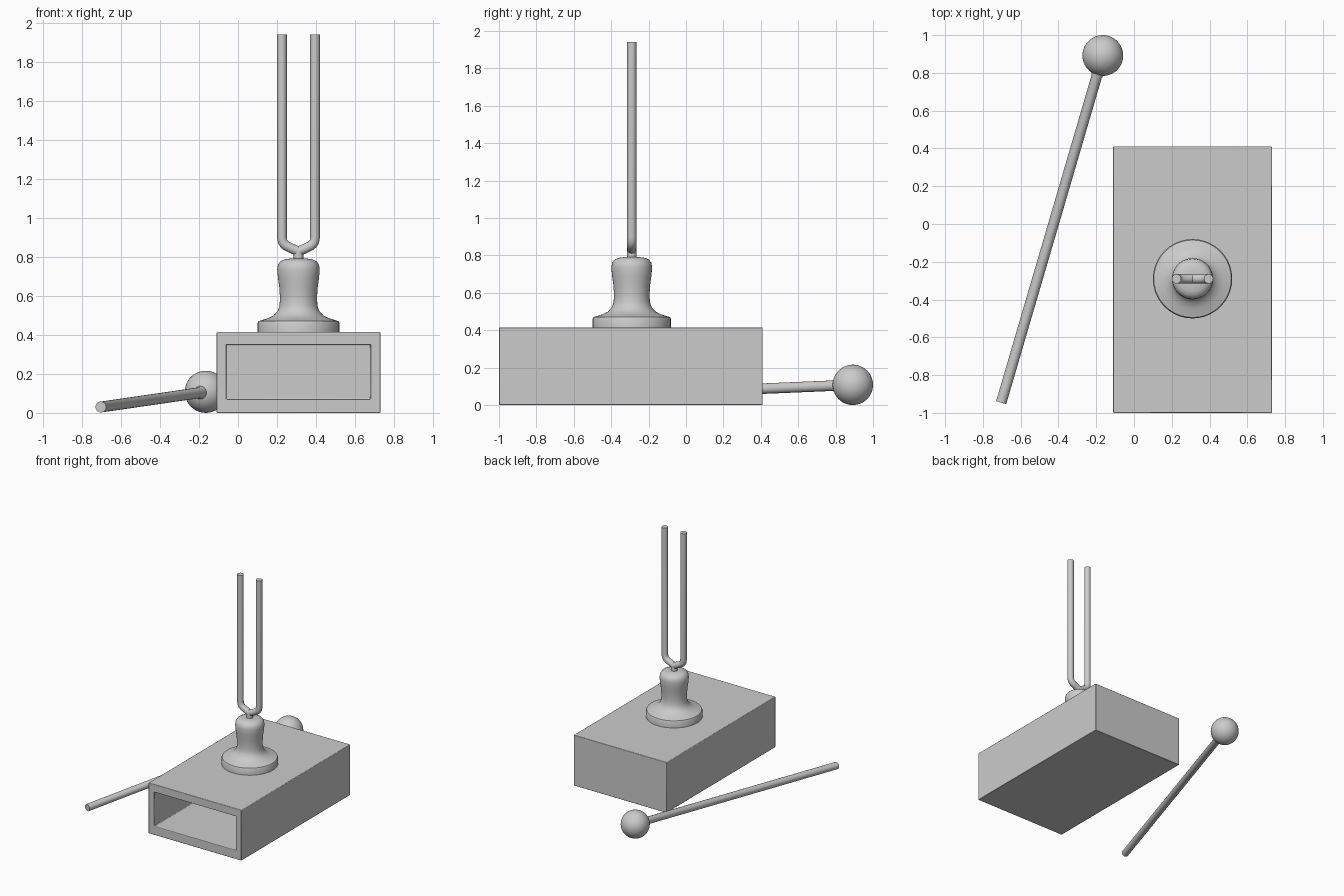
import bpy, bmesh, math
from mathutils import Vector

if "Cube" in bpy.data.objects:
    bpy.data.objects.remove(bpy.data.objects["Cube"])


def finish(name, bm, angle=35):
    bmesh.ops.recalc_face_normals(bm, faces=bm.faces)
    mesh = bpy.data.meshes.new(name)
    bm.to_mesh(mesh)
    bm.free()
    ob = bpy.data.objects.new(name, mesh)
    bpy.context.collection.objects.link(ob)
    smooth(ob, angle)
    return ob


def smooth(ob, angle=35):
    bpy.ops.object.select_all(action='DESELECT')
    ob.select_set(True)
    bpy.context.view_layer.objects.active = ob
    bpy.ops.object.shade_smooth_by_angle(angle=math.radians(angle))


def lathe(name, profile, sides, location=(0, 0, 0), axis=(0, 0, 1)):
    """Revolve (radius, height) points, then point the axis and place it."""
    bm = bmesh.new()
    verts = [bm.verts.new((r, 0, z)) for r, z in profile]
    edges = [bm.edges.new(pair) for pair in zip(verts, verts[1:])]
    bmesh.ops.spin(bm, geom=verts + edges, cent=(0, 0, 0), axis=(0, 0, 1),
                   angle=math.tau, steps=sides, use_merge=True)
    bmesh.ops.remove_doubles(bm, verts=bm.verts, dist=0.0001)
    ob = finish(name, bm)
    ob.rotation_mode = 'QUATERNION'
    ob.rotation_quaternion = Vector((0, 0, 1)).rotation_difference(Vector(axis))
    ob.location = location
    return ob


# Resonator box, hollowed from the front
bm = bmesh.new()
bmesh.ops.create_cube(bm, size=1)
for v in bm.verts:
    v.co = (0.31 + v.co.x * 0.84, -0.295 + v.co.y * 1.41, 0.207 + v.co.z * 0.414)
front = min(bm.faces, key=lambda f: f.calc_center_median().y)
bmesh.ops.inset_region(bm, faces=[front], thickness=0.05)
for v in front.verts:
    v.co.x = -0.06 if v.co.x < 0.31 else 0.68
    v.co.z = 0.07 if v.co.z < 0.2 else 0.35
inner = bmesh.ops.extrude_discrete_faces(bm, faces=[front])['faces'][0]
for v in inner.verts:
    v.co.y = 0.35
box = finish("resonator_box", bm)
bevel = box.modifiers.new("soft_edges", 'BEVEL')
bevel.width = 0.004
bevel.segments = 2

# Turned foot that holds the fork
lathe("fork_base", [(0, 0.41), (0.21, 0.41), (0.21, 0.46), (0.205, 0.47),
                    (0.16, 0.484), (0.128, 0.499), (0.107, 0.522), (0.097, 0.55),
                    (0.095, 0.59), (0.098, 0.64), (0.105, 0.69), (0.109, 0.735),
                    (0.105, 0.76), (0.092, 0.778), (0.07, 0.787), (0.04, 0.791),
                    (0, 0.792)], 40, (0.31, -0.29, 0))

# Tuning fork: stem plus two mirrored prongs
curve = bpy.data.curves.new("tuning_fork", 'CURVE')
curve.dimensions = '3D'
curve.bevel_depth = 0.025
curve.bevel_resolution = 6
curve.use_fill_caps = True
prong = [(-0.006, 0.825), (0.04, 0.845), (0.06, 0.855), (0.073, 0.865),
         (0.081, 0.878), (0.085, 0.9), (0.085, 1.94)]
paths = [[(0, 0.77), (0, 0.83)], prong, [(-x, z) for x, z in prong]]
for path in paths:
    spline = curve.splines.new('POLY')
    spline.points.add(len(path) - 1)
    for p, (x, z) in zip(spline.points, path):
        p.co = (0.31 + x, -0.29, z, 1)
fork = bpy.data.objects.new("tuning_fork", curve)
bpy.context.collection.objects.link(fork)
bpy.ops.object.select_all(action='DESELECT')
fork.select_set(True)
bpy.context.view_layer.objects.active = fork
bpy.ops.object.convert(target='MESH')
smooth(bpy.context.object, 40)

# Mallet: handle and ball head in one turned shape, leaning on the ground
ball, tip = Vector((-0.165, 0.892, 0.108)), Vector((-0.703, -0.945, 0.03))
length = (ball - tip).length
R, r = 0.108, 0.028
lathe("mallet_handle", [(0, 0), (r, 0), (r, length - 0.115),
                        (0.034, length - 0.102), (0.034, length - 0.08),
                        (0, length - 0.05)], 24, tip, ball - tip)
head = [(R * math.sin(a), -R * math.cos(a))
        for a in (math.pi * i / 20 for i in range(21))]
lathe("mallet_head", head, 40, ball, ball - tip)
